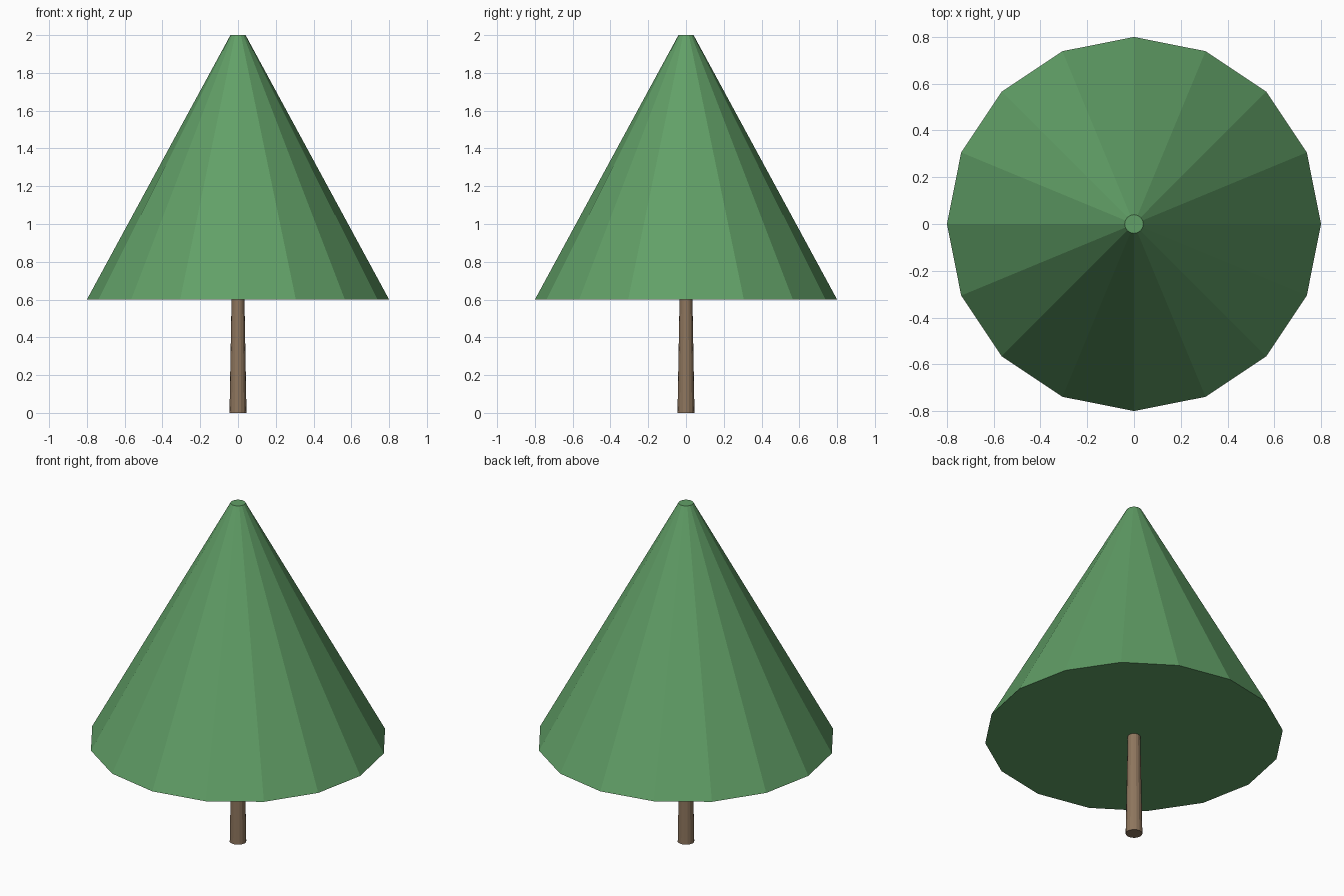
import bpy

cube = bpy.data.objects.get("Cube")
if cube:
    bpy.data.objects.remove(cube, do_unlink=True)


def make_material(name, rgb):
    mat = bpy.data.materials.new(name)
    mat.use_nodes = True
    color = (*rgb, 1.0)
    mat.diffuse_color = color
    bsdf = next(n for n in mat.node_tree.nodes if n.type == 'BSDF_PRINCIPLED')
    bsdf.inputs["Base Color"].default_value = color
    return mat


def tapered_part(name, mat, sides, r_bottom, r_top, z_bottom, z_top):
    """Flat-shaded, capped, tapering prism between two heights."""
    bpy.ops.mesh.primitive_cone_add(
        vertices=sides, radius1=r_bottom, radius2=r_top,
        depth=z_top - z_bottom, end_fill_type='NGON',
        location=(0, 0, (z_bottom + z_top) / 2))
    part = bpy.context.object
    part.name = name
    part.data.materials.append(mat)
    bpy.ops.object.shade_flat()
    return part


leaf_green = make_material("leaf_green", (0.12, 0.35, 0.135))
bark_brown = make_material("bark_brown", (0.27, 0.18, 0.11))

# Slim trunk, running just into the underside of the foliage
tapered_part("trunk", bark_brown, 16, 0.045, 0.034, 0.0, 0.61)

# Single cone of foliage with a small blunt tip
tapered_part("foliage", leaf_green, 16, 0.8, 0.04, 0.6, 2.0)
